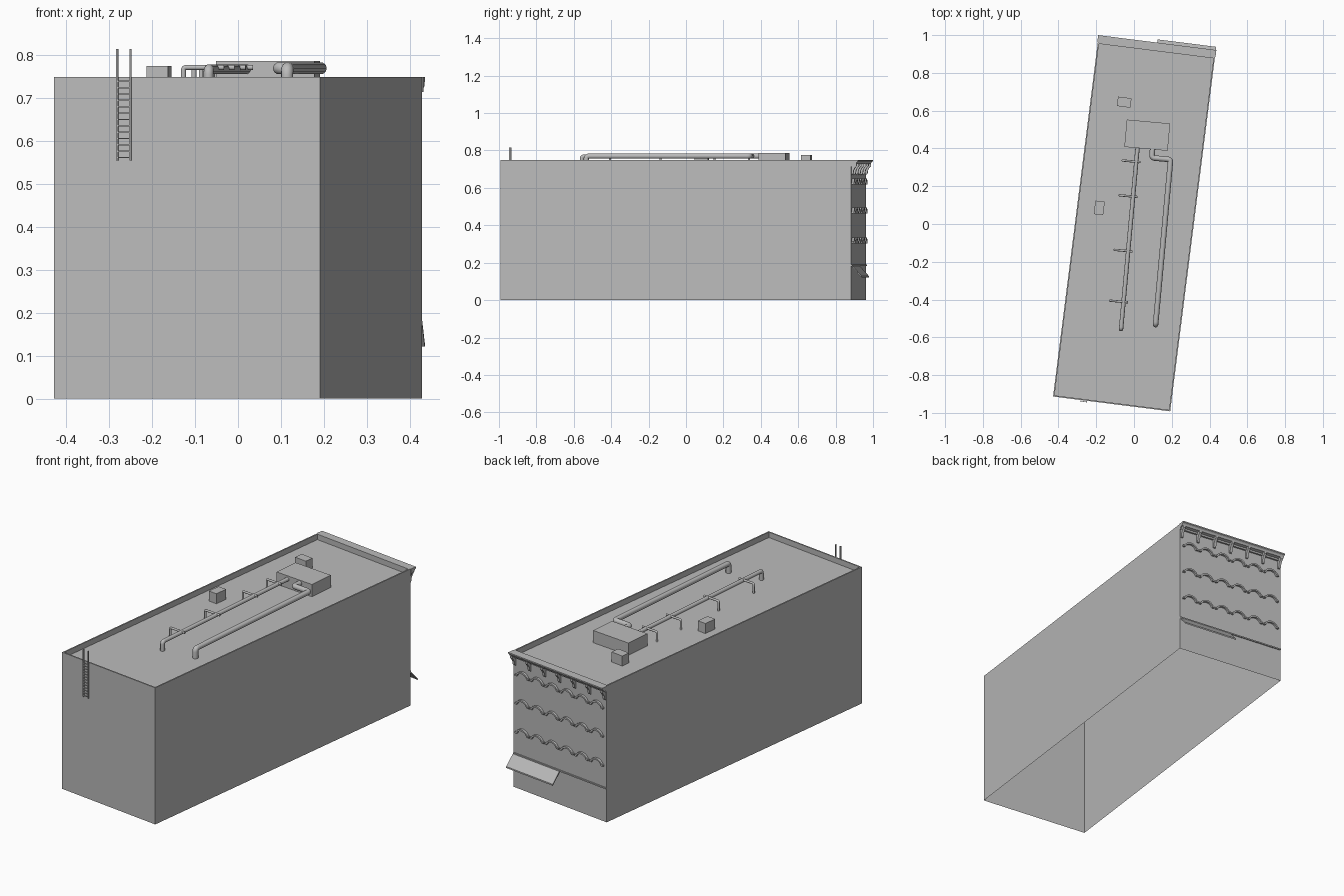
import bpy, bmesh
from math import radians, sin, cos
from mathutils import Matrix, Vector

if "Cube" in bpy.data.objects:
    bpy.data.objects.remove(bpy.data.objects["Cube"])

grey = bpy.data.materials.new("plain_grey")
grey.use_nodes = True
COLOUR = (0.5, 0.5, 0.5, 1)
grey.diffuse_color = COLOUR
grey.node_tree.nodes["Principled BSDF"].inputs["Base Color"].default_value = COLOUR

# Frames: the building and the rooftop ducts are each turned a little
BUILDING = Matrix.Translation((0, -0.015, 0)) @ Matrix.Rotation(radians(-7.2), 4, "Z")
DUCTS = Matrix.Translation((0.07, 0.47, 0)) @ Matrix.Rotation(radians(-5.2), 4, "Z")
W, L, H, DECK = 0.3125, 0.945, 0.75, 0.72


def finish(name, bm, frame):
    bmesh.ops.recalc_face_normals(bm, faces=bm.faces)
    mesh = bpy.data.meshes.new(name)
    bm.to_mesh(mesh)
    bm.free()
    mesh.materials.append(grey)
    ob = bpy.data.objects.new(name, mesh)
    ob.matrix_world = frame
    bpy.context.collection.objects.link(ob)
    return ob


def box(name, frame, lo, hi):
    lo, hi = Vector(lo), Vector(hi)
    bm = bmesh.new()
    bmesh.ops.create_cube(bm, size=1)
    bmesh.ops.scale(bm, vec=hi - lo, verts=bm.verts)
    bmesh.ops.translate(bm, vec=(lo + hi) / 2, verts=bm.verts)
    return finish(name, bm, frame)


def prism(name, frame, points, offset):
    """Closed outline pushed along an offset vector."""
    bm = bmesh.new()
    face = bm.faces.new([bm.verts.new(p) for p in points])
    new = bmesh.ops.extrude_face_region(bm, geom=[face])["geom"]
    bmesh.ops.translate(bm, vec=offset, verts=[v for v in new if isinstance(v, bmesh.types.BMVert)])
    return finish(name, bm, frame)


def pipe(name, frame, points, radius, bend):
    """Round pipe along a path with rounded corners."""
    pts = [Vector(p) for p in points]
    path = [pts[0]]
    for a, b, c in zip(pts, pts[1:], pts[2:]):
        p, q = b + (a - b).normalized() * bend, b + (c - b).normalized() * bend
        for i in range(6):
            t = i / 5
            path.append(p * (1 - t) ** 2 + b * 2 * t * (1 - t) + q * t * t)
    path.append(pts[-1])
    curve = bpy.data.curves.new(name, "CURVE")
    curve.dimensions = "3D"
    curve.bevel_depth, curve.bevel_resolution, curve.use_fill_caps = radius, 3, True
    spline = curve.splines.new("POLY")
    spline.points.add(len(path) - 1)
    for sp, p in zip(spline.points, path):
        sp.co = (*p, 1)
    curve.materials.append(grey)
    ob = bpy.data.objects.new(name, curve)
    ob.matrix_world = frame
    bpy.context.collection.objects.link(ob)
    bpy.ops.object.select_all(action="DESELECT")
    ob.select_set(True)
    bpy.context.view_layer.objects.active = ob
    bpy.ops.object.convert(target="MESH")
    bpy.ops.object.shade_smooth_by_angle(angle=radians(40))


# Walls with parapet and sunken roof deck, open underneath
bm = bmesh.new()
bmesh.ops.create_cube(bm, size=1)
bmesh.ops.scale(bm, vec=(2 * W, 2 * L, H), verts=bm.verts)
bmesh.ops.translate(bm, vec=(0, 0, H / 2), verts=bm.verts)
bm.faces.ensure_lookup_table()
top = max(bm.faces, key=lambda f: f.calc_center_median().z)
bottom = min(bm.faces, key=lambda f: f.calc_center_median().z)
bmesh.ops.inset_region(bm, faces=[top], thickness=0.01)
sunk = bmesh.ops.extrude_face_region(bm, geom=[top])["geom"]
bmesh.ops.translate(bm, vec=(0, 0, DECK - H), verts=[v for v in sunk if isinstance(v, bmesh.types.BMVert)])
bmesh.ops.delete(bm, geom=[f for f in (top, bottom) if f.is_valid], context="FACES")
finish("building_walls", bm, BUILDING)

# Cornice along the back wall, with brackets below
cornice = [(0, 0.75), (0.038, 0.75), (0.038, 0.743), (0.031, 0.738), (0.026, 0.729), (0.01, 0.725), (0.01, 0.715), (0, 0.715)]
prism("cornice", BUILDING, [(-W - 0.003, L + d, z) for d, z in cornice], (2 * W + 0.006, 0, 0))
bracket = [(0, 0.73), (0.029, 0.73), (0.029, 0.718), (0.02, 0.708), (0.013, 0.695), (0.011, 0.68), (0.006, 0.672), (0, 0.67)]
for i in range(7):
    x = -0.302 + i * 0.604 / 6
    prism("cornice_bracket", BUILDING, [(x - 0.007, L + d, z) for d, z in bracket], (0.014, 0, 0))

# Three rows of arched window hoods with small shoulders
for z in (0.615, 0.46, 0.3):
    for i in range(6):
        x = (i - 2.5) * 0.1
        angles = [radians(20 + 140 * k / 10) for k in range(11)]
        outer = [(0.041 * cos(a), 0.036 * sin(a)) for a in angles]
        inner = [(0.033 * cos(a), 0.027 * sin(a)) for a in reversed(angles)]
        shoulder_l = [(-0.046, 0.012), (-0.046, 0.004), (-0.034, 0.004)]
        shoulder_r = [(-u, v) for u, v in reversed(shoulder_l)]
        outline = outer + shoulder_l + inner + shoulder_r
        prism("window_hood", BUILDING, [(x + u, L - 0.001, z + v) for u, v in outline], (0, 0.013, 0))

# Ledge above the ground floor and a sloping awning over its left half
box("ground_floor_ledge", BUILDING, (-W, L - 0.002, 0.183), (W, L + 0.006, 0.19))
awning = [(0, 0.19), (0.055, 0.13), (0.055, 0.122), (0, 0.182)]
prism("awning", BUILDING, [(0.0, L + d, z) for d, z in awning], (W, 0, 0))

# Ladder on the front wall
LX, LY = -0.148, -L - 0.006
for side in (-1, 1):
    x = LX + side * 0.0155
    box("ladder_rail", BUILDING, (x - 0.002, LY - 0.004, 0.555), (x + 0.002, LY + 0.004, 0.815))
for i in range(13):
    z = 0.562 + i * 0.0148
    box("ladder_rung", BUILDING, (LX - 0.0155, LY - 0.0015, z - 0.0015), (LX + 0.0155, LY + 0.0015, z + 0.0015))

# Rooftop vents and main plant unit
for x, y, sx, sy in ((-0.052, 0.645, 0.036, 0.025), (-0.184, 0.085, 0.025, 0.036)):
    frame = Matrix.Translation((x, y, 0)) @ Matrix.Rotation(radians(-7.2), 4, "Z")
    box("roof_vent", frame, (-sx, -sy, DECK), (sx, sy, 0.775))
box("plant_unit", DUCTS, (-0.115, -0.0725, DECK), (0.115, 0.0725, 0.787))

# Rooftop ducts and pipe supports
pipe("straight_duct", DUCTS, [(-0.045, -0.07, 0.768), (-0.045, -1.035, 0.768), (-0.045, -1.035, DECK)], 0.0115, 0.012)
pipe("bent_duct", DUCTS, [(0.035, -0.07, 0.77), (0.035, -0.117, 0.77), (0.135, -0.117, 0.77),
                          (0.135, -0.995, 0.77), (0.135, -0.995, DECK)], 0.0145, 0.016)
for y in (-0.145, -0.33, -0.62, -0.89):
    pipe("duct_support", DUCTS, [(-0.022, y, 0.772), (-0.117, y, 0.772), (-0.117, y, DECK)], 0.006, 0.007)
